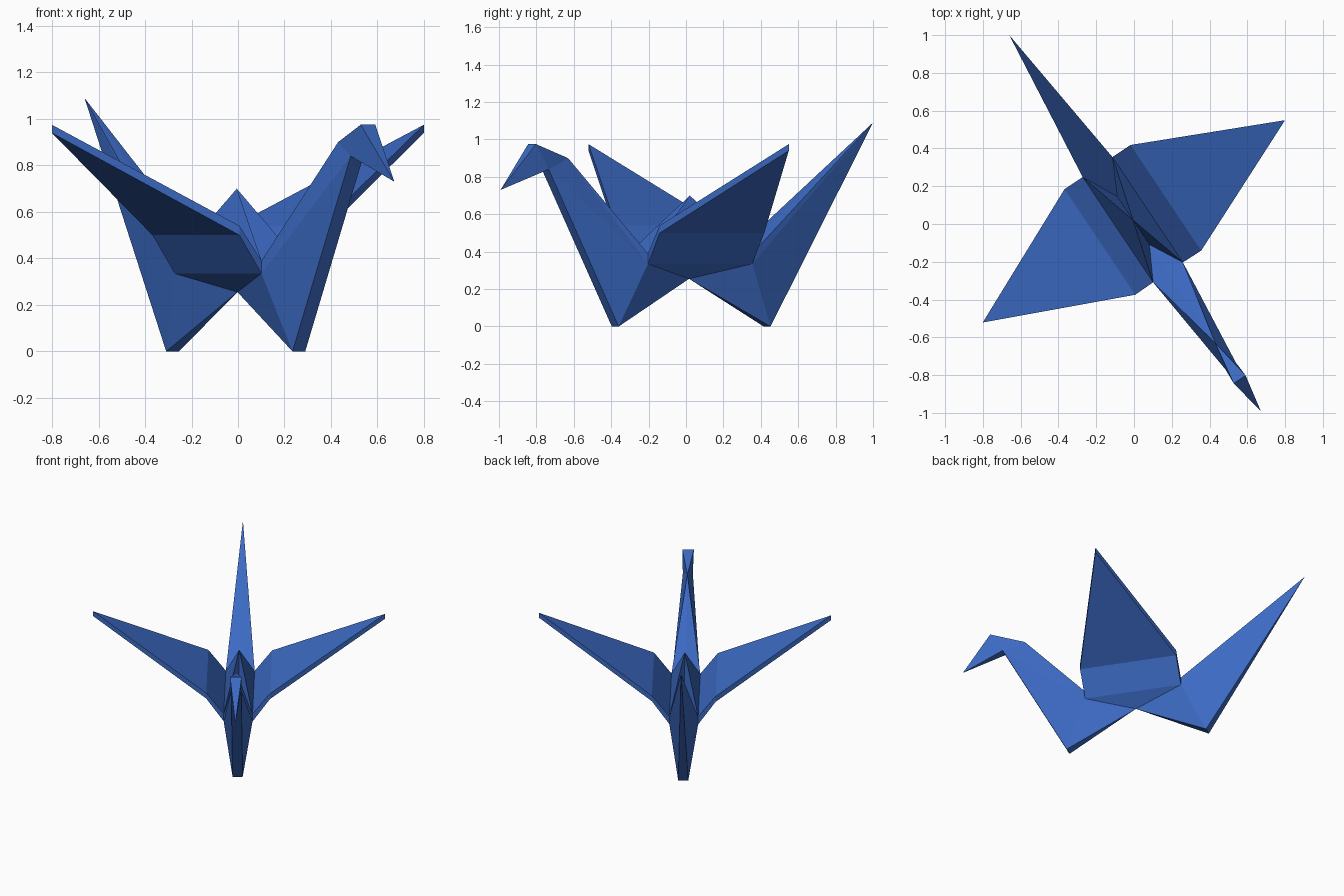
import bpy, bmesh, math
from mathutils import Matrix

if "Cube" in bpy.data.objects:
    bpy.data.objects.remove(bpy.data.objects["Cube"])

paper = bpy.data.materials.new("blue paper")
paper.diffuse_color = (0.045, 0.145, 0.55, 1)
paper.use_nodes = True
paper.node_tree.nodes["Principled BSDF"].inputs["Base Color"].default_value = paper.diffuse_color

# Fold points of one half: x runs towards the head, y out along the wing
P = {
    "peak": (-0.02, 0, 0.70), "crotch": (-0.015, 0, 0.255),
    "dip_f": (0.136, 0, 0.22), "dip_b": (-0.17, 0, 0.24),
    "root_top_f": (0.313, 0.095, 0.39), "root_top_b": (-0.358, 0.095, 0.39),
    "root_f": (0.313, 0.095, 0.335), "root_b": (-0.358, 0.095, 0.335),
    "fold_top_f": (0.315, 0.21, 0.54), "fold_top_b": (-0.358, 0.21, 0.54),
    "fold_f": (0.315, 0.21, 0.50), "fold_b": (-0.358, 0.21, 0.50),
    "tip_top": (-0.012, 0.963, 0.975), "tip": (-0.012, 0.963, 0.94),
    "foot_f": (0.46, 0.033, 0), "foot_b": (-0.517, 0.033, 0),
    "throat": (0.91, 0.033, 0.84), "nape": (0.763, 0, 0.90),
    "crown": (0.995, 0.038, 0.975), "beak": (1.198, 0, 0.73),
    "tail_tip": (-1.198, 0, 1.09),
}

# Facets per part; "*" marks the mirrored twin of a point
PARTS = {
    "body": ["peak dip_f root_top_f", "peak root_top_f root_top_b",
             "peak root_top_b dip_b", "root_f root_b crotch"],
    "wings": ["root_top_f root_top_b fold_top_b fold_top_f",
              "fold_top_f fold_top_b tip_top",
              "root_f root_b fold_b fold_f", "fold_f fold_b tip"]
             + [f.replace("#", e) for e in "fb" for f in
                ("root_top_# fold_top_# fold_# root_#", "fold_top_# tip_top tip fold_#")],
    "neck": ["crotch foot_f root_f", "root_f foot_f throat", "root_f throat nape",
             "root_f nape root_top_f", "dip_f root_top_f nape",
             "crotch foot_f foot_f*", "foot_f throat throat* foot_f*"],
    "head": ["nape crown throat", "crown beak throat", "throat beak throat*",
             "crown crown* nape", "crown crown* beak"],
    "tail": ["crotch root_b foot_b", "root_b foot_b tail_tip", "root_b tail_tip root_top_b",
             "dip_b root_top_b tail_tip", "crotch foot_b foot_b*", "foot_b tail_tip foot_b*"],
}

# Whole folded model as one closed shell, so the normals agree
bm = bmesh.new()
tag = bm.faces.layers.int.new("part")
verts = {}


def point(name, side):
    if name.endswith("*"):
        name, side = name[:-1], -side
    x, y, z = P[name]
    key = (name, side if y else 0)
    if key not in verts:
        verts[key] = bm.verts.new((x, y * side, z))
    return verts[key]


for i, facets in enumerate(PARTS.values()):
    for facet in facets:
        for side in (1, -1):
            if side < 0 and "*" in facet:
                continue  # facet already spans both halves
            bm.faces.new([point(n, side) for n in facet.split()])[tag] = i
bmesh.ops.recalc_face_normals(bm, faces=bm.faces)
bm.transform(Matrix.Translation((0.006, 0.004, 0)) @ Matrix.Rotation(math.atan2(-0.831, 0.556), 4, "Z"))

# Split into named parts
for i, name in enumerate(PARTS):
    part = bm.copy()
    layer = part.faces.layers.int["part"]
    bmesh.ops.delete(part, geom=[f for f in part.faces if f[layer] != i], context="FACES")
    part.faces.layers.int.remove(part.faces.layers.int["part"])
    mesh = bpy.data.meshes.new(name)
    part.to_mesh(mesh)
    part.free()
    mesh.materials.append(paper)
    bpy.context.collection.objects.link(bpy.data.objects.new(name, mesh))
bm.free()
